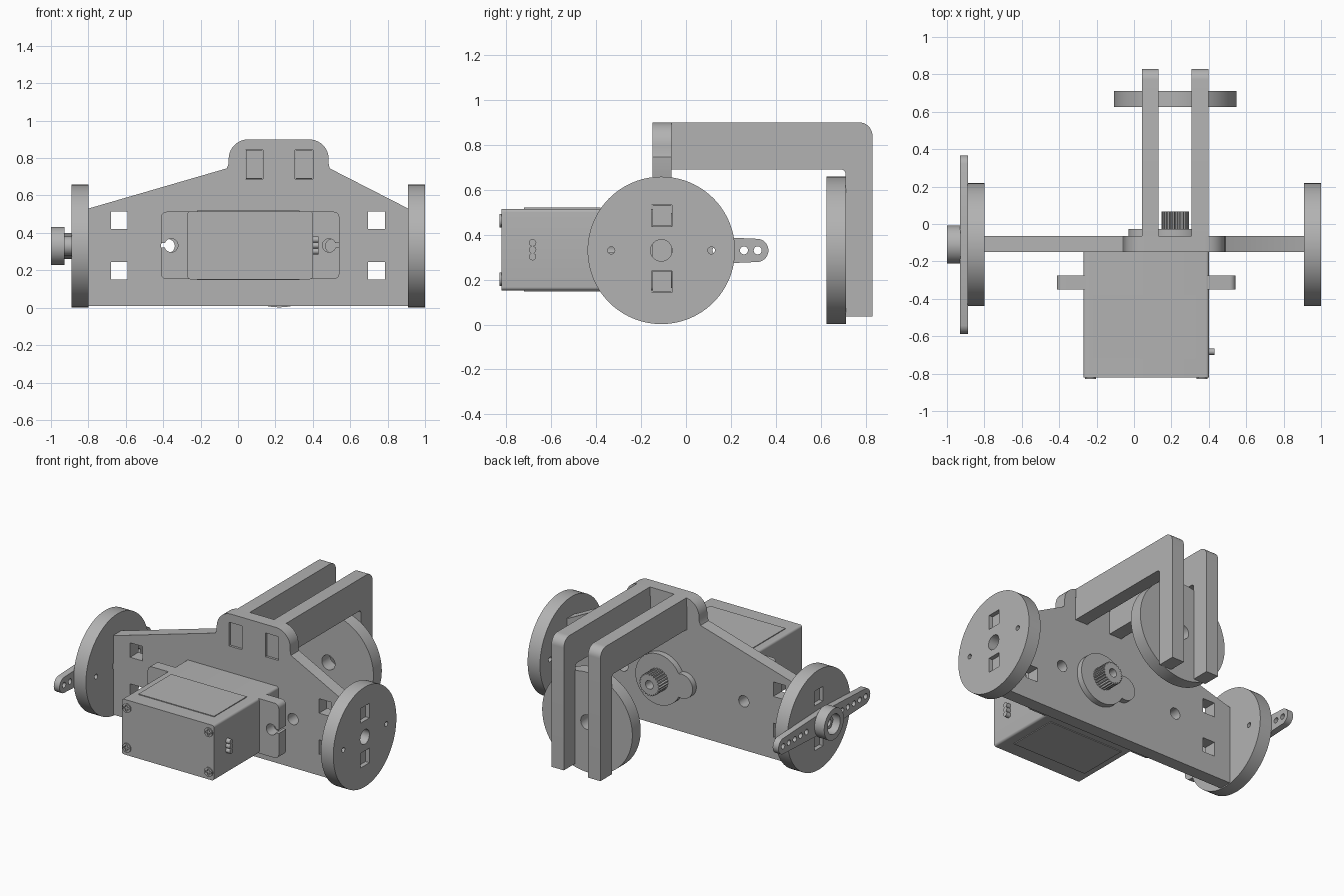
import bpy, bmesh
from math import sin, cos, radians

cube = bpy.data.objects.get("Cube")
if cube:
    bpy.data.objects.remove(cube, do_unlink=True)

# Single printed-plastic grey
grey = bpy.data.materials.new("plain grey")
grey.use_nodes = True
colour = (0.45, 0.45, 0.45, 1)
grey.diffuse_color = colour
grey.node_tree.nodes["Principled BSDF"].inputs["Base Color"].default_value = colour

AXLE_Y, AXLE_Z, WHEEL_R = -0.11, 0.33, 0.328
MID_X = 0.22                      # centre line of arms, gear and rear wheel
PLATE = (-0.15, -0.065)


def arc(cx, cy, r, a0, a1, n=10):
    angles = [radians(a0 + (a1 - a0) * i / n) for i in range(n + 1)]
    return [(cx + r * cos(a), cy + r * sin(a)) for a in angles]


def circle(cx, cy, r, n=48):
    return arc(cx, cy, r, 0, 360, n)[:-1]


def rect(u0, u1, v0, v1):
    return [(u0, v0), (u1, v0), (u1, v1), (u0, v1)]


def rounded(u0, u1, v0, v1, r):
    return (arc(u1 - r, v0 + r, r, -90, 0, 6) + arc(u1 - r, v1 - r, r, 0, 90, 6)
            + arc(u0 + r, v1 - r, r, 90, 180, 6) + arc(u0 + r, v0 + r, r, 180, 270, 6))


def slab(name, axis, lo, hi, outline, *holes):
    """Extrude an outline with holes from lo to hi along the X, Y or Z axis."""
    curve = bpy.data.curves.new(name, "CURVE")
    curve.dimensions = "2D"
    curve.fill_mode = "BOTH"
    curve.extrude = (hi - lo) / 2
    for ring in (outline, *holes):
        spline = curve.splines.new("POLY")
        spline.points.add(len(ring) - 1)
        for point, (u, v) in zip(spline.points, ring):
            point.co = (u, v, 0, 1)
        spline.use_cyclic_u = True
    temp = bpy.data.objects.new(name + " outline", curve)
    bpy.context.collection.objects.link(temp)
    graph = bpy.context.evaluated_depsgraph_get()
    mesh = bpy.data.meshes.new_from_object(temp.evaluated_get(graph))
    bpy.data.objects.remove(temp, do_unlink=True)

    bm = bmesh.new()
    bm.from_mesh(mesh)
    bmesh.ops.remove_doubles(bm, verts=bm.verts, dist=0.0002)
    for vert in bm.verts:
        u, v, w = vert.co
        w += (lo + hi) / 2
        vert.co = {"X": (w, u, v), "Y": (u, w, v), "Z": (u, v, w)}[axis]
    bmesh.ops.recalc_face_normals(bm, faces=bm.faces)
    bm.to_mesh(mesh)
    bm.free()
    mesh.name = name
    mesh.materials.clear()
    mesh.materials.append(grey)
    obj = bpy.data.objects.new(name, mesh)
    bpy.context.collection.objects.link(obj)
    bpy.ops.object.select_all(action="DESELECT")
    obj.select_set(True)
    bpy.context.view_layer.objects.active = obj
    bpy.ops.object.shade_smooth_by_angle(angle=radians(30))
    return obj


# Main plate, with tabs that plug into the side wheels and the arm sockets
tabs = [(0.145, 0.235), (0.44, 0.53)]
right_side, left_side = [(0.91, 0.01)], [(-0.8, 0.01)]
for z0, z1 in tabs:
    right_side += [(0.91, z0), (0.975, z0), (0.975, z1), (0.91, z1)]
    left_side += [(-0.8, z0), (-0.865, z0), (-0.865, z1), (-0.8, z1)]
outline = (right_side + [(0.49, 0.745), (0.485, 0.77)]
           + arc(0.38, 0.795, 0.105, 0, 90) + arc(0.055, 0.795, 0.105, 90, 180)
           + [(-0.05, 0.77), (-0.06, 0.745)] + left_side[::-1])
openings = [rect(x, x + 0.09, z, z + 0.095) for x in (-0.68, 0.695) for z in (0.15, 0.42)]
openings += [circle(x, AXLE_Z, 0.037) for x in (-0.375, 0.505)]
openings += [rect(x - 0.048, x + 0.048, 0.687, 0.843) for x in (MID_X - 0.133, MID_X + 0.133)]
slab("main_plate", "Y", *PLATE, outline, *openings)

# Side wheels with hub hole, pin holes and square sockets
sockets = [rect(PLATE[0] - 0.003, PLATE[1] + 0.003, z0 - 0.003, z1 + 0.003) for z0, z1 in tabs]
pins = [circle(AXLE_Y + d, AXLE_Z, 0.016, 16) for d in (-0.223, 0.223)]
for name, x in (("left_wheel", 0.91), ("right_wheel", -0.89)):
    slab(name, "X", x, x + 0.09, circle(AXLE_Y, AXLE_Z, WHEEL_R, 96),
         circle(AXLE_Y, AXLE_Z, 0.048, 32), *sockets, *pins)

# Rear wheel
slab("rear_wheel", "Y", 0.625, 0.712, circle(MID_X, AXLE_Z, WHEEL_R, 96),
     circle(MID_X, AXLE_Z, 0.048, 32))

# Pair of bent arms, each with a tenon set into the plate
arm = ([(-0.14, 0.69)] + arc(0.69, 0.67, 0.02, 90, 0, 5) + [(0.71, 0.035), (0.83, 0.035)]
       + arc(0.77, 0.84, 0.06, 0, 90) + [(-0.065, 0.9), (-0.065, 0.84), (-0.14, 0.84)])
for name, x in (("right_arm", MID_X - 0.133), ("left_arm", MID_X + 0.133)):
    slab(name, "X", x - 0.045, x + 0.045, arm)

# Motor body with thin raised panels on top and bottom
slab("motor_body", "Y", -0.822, -0.15, rounded(-0.27, 0.4, 0.152, 0.515, 0.015))
for name, z in (("motor_top_panel", 0.513), ("motor_bottom_panel", 0.147)):
    slab(name, "Z", z, z + 0.007, rect(-0.22, 0.33, -0.72, -0.38))

# Mounting flange with open keyhole slots at both ends
half = (arc(0.447, -0.15, 0.03, -90, 0, 6) + [(0.477, -0.012)]
        + arc(0.422, 0, 0.036, -20, -340, 24) + [(0.477, 0.012)]
        + arc(0.447, 0.15, 0.03, 0, 90, 6))
flange = half + [(-u, v) for u, v in reversed(half)]
slab("motor_flange", "Y", -0.35, -0.275, [(0.065 + u, 0.333 + v) for u, v in flange])

# Cross-head screws on the motor cover
cross = [(0.006, 0.006), (0.006, 0.02), (-0.006, 0.02), (-0.006, 0.006)]
cross += [(-0.02, 0.006), (-0.02, -0.006), (-0.006, -0.006), (-0.006, -0.02)]
cross += [(0.006, -0.02), (0.006, -0.006), (0.02, -0.006), (0.02, 0.006)]
for i, (x, z) in enumerate((x, z) for x in (-0.232, 0.363) for z in (0.202, 0.463)):
    slab(f"cover_screw_{i + 1}", "Y", -0.829, -0.81, circle(x, z, 0.03, 24),
         [(x + u, z + v) for u, v in cross])

# Cable wires leaving the motor side
for i in range(3):
    slab(f"cable_wire_{i + 1}", "X", 0.39, 0.43, circle(-0.683, 0.302 + 0.031 * i, 0.0165, 16))

# Gearbox boss passing through the plate
boss = arc(MID_X, AXLE_Z, 0.167, -152.4, 152.4, 48) + arc(0.05, AXLE_Z, 0.08, 74, 286, 24)
slab("gearbox_boss", "Y", -0.155, -0.026, boss)

# Splined output shaft
teeth = []
for i in range(24):
    for k, r in ((0, 0.063), (0.3, 0.073), (0.7, 0.073)):
        a = radians((i + k) * 15)
        teeth.append((MID_X + r * cos(a), AXLE_Z + r * sin(a)))
slab("splined_shaft", "Y", -0.03, 0.068, teeth, circle(MID_X, AXLE_Z, 0.028, 24))

# Two-ended horn on the right wheel
horn = (arc(AXLE_Y + 0.425, AXLE_Z, 0.052, -80, 80, 14) + [(AXLE_Y, AXLE_Z + 0.07)]
        + arc(AXLE_Y - 0.425, AXLE_Z, 0.052, 100, 260, 14) + [(AXLE_Y, AXLE_Z - 0.07)])
horn_holes = [circle(AXLE_Y + s * (0.185 + 0.061 * i), AXLE_Z, 0.018, 16)
              for s in (-1, 1) for i in range(5)]
slab("horn_arm", "X", -0.93, -0.888, horn, *horn_holes)
slab("horn_hub", "X", -1.0, -0.928, circle(AXLE_Y, AXLE_Z, 0.102),
     circle(AXLE_Y, AXLE_Z, 0.065))
slab("horn_hub_screw", "X", -0.96, -0.92, circle(AXLE_Y, AXLE_Z, 0.05, 6),
     circle(AXLE_Y, AXLE_Z, 0.025, 16))
